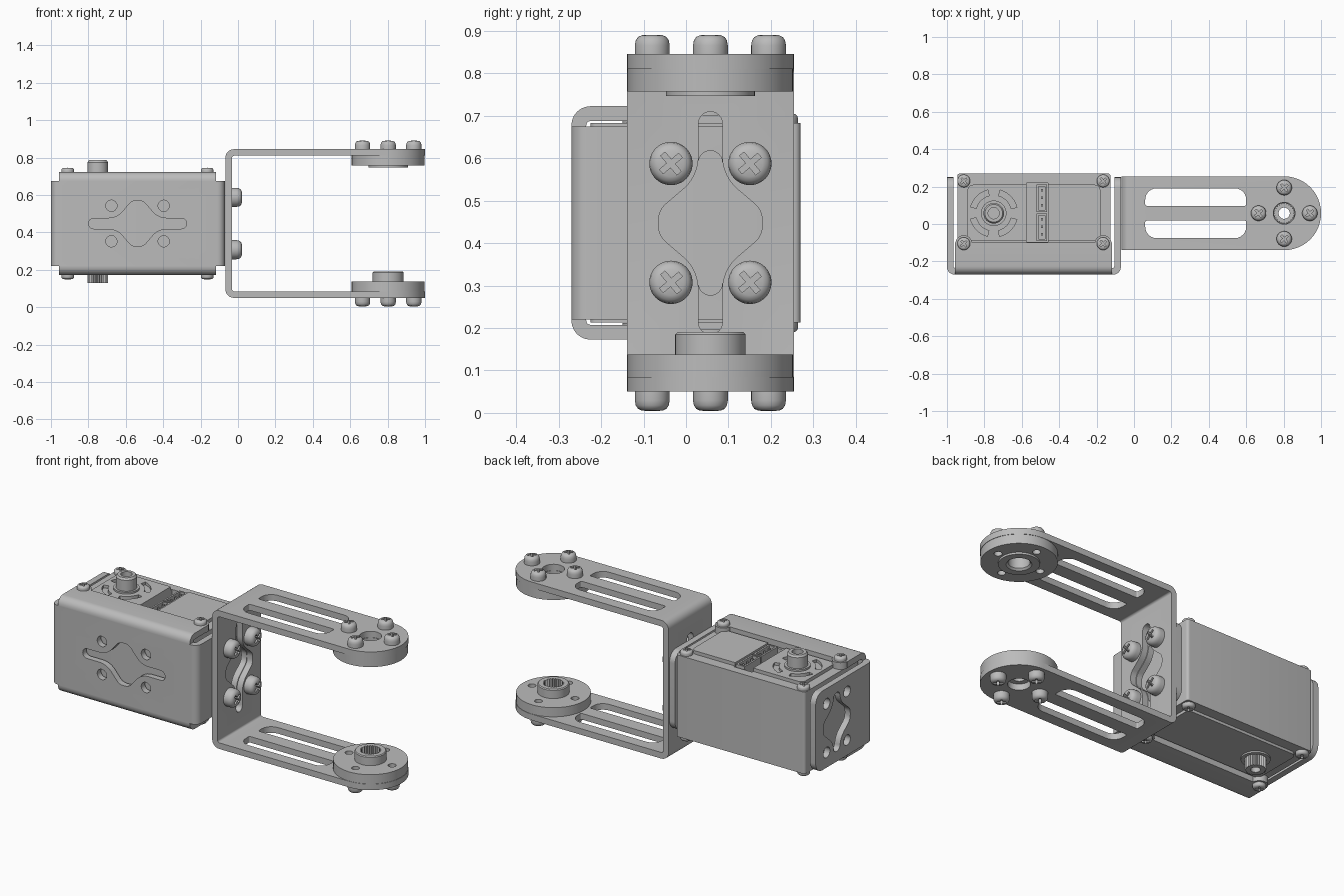
import bpy, bmesh
from math import sin, cos, tan, pi
from mathutils import Vector, Matrix

if "Cube" in bpy.data.objects:
    bpy.data.objects.remove(bpy.data.objects["Cube"])

grey = bpy.data.materials.new("plain grey")
grey.use_nodes = True
COLOR = (0.5, 0.5, 0.5, 1)
grey.diffuse_color = COLOR
grey.node_tree.nodes["Principled BSDF"].inputs["Base Color"].default_value = COLOR

MID = 0.4475                    # height of the horizontal symmetry plane
AXIS_Y = 0.0575                 # depth of the shaft line
HORN_X, SHAFT_X = 0.803, -0.75
parts = []


def finish(name, bm):
    bmesh.ops.remove_doubles(bm, verts=bm.verts, dist=1e-5)
    bmesh.ops.recalc_face_normals(bm, faces=bm.faces)
    mesh = bpy.data.meshes.new(name)
    bm.to_mesh(mesh)
    bm.free()
    mesh.materials.append(grey)
    obj = bpy.data.objects.new(name, mesh)
    bpy.context.collection.objects.link(obj)
    parts.append(obj)
    return obj


def rounded(points, radii):
    """Polygon with an arc at each corner."""
    out, n = [], len(points)
    for i, r in enumerate(radii):
        p = Vector(points[i])
        a = (Vector(points[i - 1]) - p).normalized()
        b = (Vector(points[(i + 1) % n]) - p).normalized()
        if r == 0:
            out.append(p)
            continue
        half = a.angle(b) / 2
        t = r / tan(half)
        center = p + (a + b).normalized() * (r / sin(half))
        start, end = p + a * t - center, p + b * t - center
        sweep = start.angle_signed(end)
        for k in range(7):
            out.append(center + Matrix.Rotation(-sweep * k / 6, 2) @ start)
    return out


def prism(name, outline, axis, lo, hi, round_ends=None):
    """Extrude an outline; round_ends = (axis, limit, along, radius)."""
    place = {"x": lambda u, v, w: (w, u, v), "y": lambda u, v, w: (u, w, v),
             "z": lambda u, v, w: (u, v, w)}[axis]
    bm = bmesh.new()
    face = bm.faces.new([bm.verts.new(place(p[0], p[1], lo)) for p in outline])
    ext = bmesh.ops.extrude_face_region(bm, geom=[face])
    verts = [g for g in ext["geom"] if isinstance(g, bmesh.types.BMVert)]
    bmesh.ops.translate(bm, verts=verts, vec=place(0, 0, hi - lo))
    bmesh.ops.recalc_face_normals(bm, faces=bm.faces)
    if round_ends:
        c, limit, along, r = round_ends
        edges = [e for e in bm.edges if all(v.co[c] > limit for v in e.verts)
                 and abs((e.verts[0].co - e.verts[1].co).normalized()[along]) > 0.99]
        bmesh.ops.bevel(bm, geom=edges, offset=r, segments=12, profile=0.5, affect="EDGES")
    return finish(name, bm)


def circle(x, y, r, n=32):
    return [(x + r * cos(2 * pi * i / n), y + r * sin(2 * pi * i / n)) for i in range(n)]


def gear(x, y, inner, outer, teeth=24):
    return [(x + r * cos(pi * i / teeth), y + r * sin(pi * i / teeth))
            for i in range(2 * teeth) for r in [outer if i % 2 else inner]]


def rect(x0, x1, y0, y1, r=0):
    return rounded([(x0, y0), (x1, y0), (x1, y1), (x0, y1)], [r] * 4)


def lathe(name, profile, x=0, y=0):
    bm = bmesh.new()
    vs = [bm.verts.new((r, 0, z)) for r, z in profile]
    es = [bm.edges.new((vs[i - 1], vs[i])) for i in range(len(vs))]
    bmesh.ops.spin(bm, geom=vs + es, cent=(0, 0, 0), axis=(0, 0, 1),
                   angle=2 * pi, steps=48, use_duplicate=False)
    bmesh.ops.remove_doubles(bm, verts=bm.verts, dist=1e-5)
    bmesh.ops.translate(bm, verts=bm.verts, vec=(x, y, 0))
    return finish(name, bm)


def cut(targets, cutters):
    """Subtract the cutters, then discard them."""
    for obj in targets:
        for c in cutters:
            m = obj.modifiers.new("cut", "BOOLEAN")
            m.operation, m.solver, m.object = "DIFFERENCE", "EXACT", c
        bpy.context.view_layer.update()
        done = bpy.data.meshes.new_from_object(
            obj.evaluated_get(bpy.context.evaluated_depsgraph_get()))
        obj.modifiers.clear()
        obj.data = done
    for c in cutters:
        parts.remove(c)
        bpy.data.objects.remove(c)


def cross(cx, cy, length, upright=False):
    """Soft cross-shaped opening, long in one direction."""
    q = [(length, 0.028, 0.0275), (0.11, 0.028, 0.1), (0.03, 0.122, 0.05)]
    left = [(-x, y, r) for x, y, r in reversed(q)]
    top = q + left
    pts = top + [(-x, -y, r) for x, y, r in top]
    flip = (lambda x, y: (cx + y, cy + x)) if upright else (lambda x, y: (cx + x, cy + y))
    return rounded([flip(x, y) for x, y, r in pts], [r for x, y, r in pts])


SIGNS = [(i, j) for i in (-1, 1) for j in (-1, 1)]

# Servo bracket: folded sheet with side flanges and openings
b = prism("servo_bracket", rounded(
    [(-1, 0.25), (-1, -0.27), (-0.07, -0.27), (-0.07, 0.25),
     (-0.105, 0.25), (-0.105, -0.235), (-0.965, -0.235), (-0.965, 0.25)],
    [0, 0.04, 0.04, 0, 0, 0.01, 0.01, 0]), "z", 0.22, 0.675, (1, 0.24, 0, 0.06))
cutters = [prism("cutter", cross(-0.537, MID, 0.262), "y", -0.4, -0.2),
           prism("cutter", cross(AXIS_Y, MID, 0.17, True), "x", -1.1, 0)]
for i, j in SIGNS:
    cutters.append(prism("cutter", circle(-0.537 + 0.14 * i, MID + 0.095 * j, 0.03), "y", -0.4, -0.2))
    cutters.append(prism("cutter", circle(AXIS_Y + 0.093 * i, MID + 0.14 * j, 0.03), "x", -1.1, 0))
cut([b], cutters)

# Top and bottom lips of the servo bracket, with screw tabs
for s, side in ((1, "upper"), (-1, "lower")):
    prism(side + "_lip", rounded(
        [(-0.27, MID + 0.2275 * s), (-0.27, MID + 0.275 * s), (-0.1, MID + 0.275 * s),
         (-0.1, MID + 0.24 * s), (-0.235, MID + 0.24 * s), (-0.235, MID + 0.2275 * s)],
        [0, 0.045, 0, 0, 0.01, 0]), "x", -0.957, -0.118)
    for x in (-0.91, -0.165):
        prism(side + "_lip_tab", circle(x, -0.105, 0.045), "z",
              *sorted((MID + 0.236 * s, MID + 0.2748 * s)))

# Servo case with raised covers
body = prism("servo_case", rect(-0.945, -0.125, -0.225, 0.27, 0.015), "z", 0.2125, 0.6825)
bottom = prism("bottom_cover", rect(-0.89, -0.18, -0.09, 0.21, 0.03), "z", 0.197, 0.22)
cover = prism("top_cover", rect(-0.89, -0.18, -0.09, 0.21, 0.03), "z", 0.67, 0.702)
slots = []
for k in range(4):
    arc = [k * pi / 2 + 0.25 + a * 0.15 for a in range(8)]
    ring = [(0.128, a) for a in arc] + [(0.097, a) for a in reversed(arc)]
    slots.append(prism("cutter", [(SHAFT_X + r * cos(a), AXIS_Y + r * sin(a)) for r, a in ring],
                       "z", 0.686, 0.8))
cut([cover], slots)
cut([body, cover], [prism("cutter", rect(-0.575, -0.46, -0.095, 0.22), "z", 0.61, 0.8)])

# Connector sockets with pins
for n, y in enumerate((-0.09, 0.065)):
    socket = prism("connector", rect(-0.52, -0.465, y, y + 0.145), "z", 0.6, 0.695)
    cut([socket], [prism("cutter", rect(-0.51, -0.475, y + 0.01, y + 0.135), "z", 0.63, 0.8)])
    for k in range(3):
        prism("connector_pin", rect(-0.498, -0.486, y + 0.029 + 0.04 * k, y + 0.041 + 0.04 * k),
              "z", 0.62, 0.69)

# Idler boss on top and splined output shaft below
lathe("idler_boss", [(0.03, 0.69), (0.068, 0.69), (0.068, 0.712), (0.055, 0.712), (0.055, 0.775),
                     (0.047, 0.786), (0.03, 0.786), (0.03, 0.74), (0, 0.74), (0, 0.69)],
      SHAFT_X, AXIS_Y)
shaft = prism("output_shaft", gear(SHAFT_X, AXIS_Y, 0.048, 0.055), "z", 0.13, 0.21)
cut([shaft], [prism("cutter", circle(SHAFT_X, AXIS_Y, 0.025), "z", 0.1, 0.18)])
lathe("shaft_collar", [(0.056, 0.188), (0.075, 0.188), (0.075, 0.21), (0.056, 0.21)],
      SHAFT_X, AXIS_Y)

# Long fork bracket
fork = prism("fork_bracket", rounded(
    [(1, 0.845), (-0.067, 0.845), (-0.067, 0.05), (1, 0.05),
     (1, 0.085), (-0.032, 0.085), (-0.032, 0.81), (1, 0.81)],
    [0, 0.045, 0.045, 0, 0, 0.012, 0.012, 0]), "y", AXIS_Y - 0.197, AXIS_Y + 0.197,
    (0, 0.99, 2, 0.196))
cutters = [prism("cutter", cross(AXIS_Y, MID, 0.262, True), "x", -0.1, 0),
           prism("cutter", circle(HORN_X, AXIS_Y, 0.058), "z", -0.1, 1)]
for s in (-1, 1):
    near, far = AXIS_Y + 0.04 * s, AXIS_Y + 0.133 * s
    cutters.append(prism("cutter", rounded([(0.06, near), (0.6, near), (0.6, far), (0.06, far)],
                                           [0.008, 0.008, 0.06, 0.06]), "z", -0.1, 1))
cut([fork], cutters)

# Horn discs at the fork tips
upper = lathe("idler_horn", [(0.055, 0.81), (0.195, 0.81), (0.195, 0.757), (0.105, 0.757),
                             (0.105, 0.746), (0.065, 0.746), (0.055, 0.756)], HORN_X, AXIS_Y)
lower = lathe("output_horn", [(0.03, 0.085), (0.195, 0.085), (0.195, 0.138), (0.083, 0.138),
                              (0.083, 0.185), (0.078, 0.19), (0.03, 0.19)], HORN_X, AXIS_Y)
bolts = [(HORN_X + 0.137 * dx, AXIS_Y + 0.137 * dy) for dx, dy in ((1, 0), (-1, 0), (0, 1), (0, -1))]
cut([lower], [prism("cutter", gear(HORN_X, AXIS_Y, 0.048, 0.056), "z", 0.1, 0.3)])
cut([upper, lower], [prism("cutter", circle(x, y, 0.021, 20), "z", 0.0875, 0.8075) for x, y in bolts])

# Pan head screw with cross recess, copied everywhere
head = lathe("screw", [(0, 0), (1, 0), (1, 0.45), (0.95, 0.7), (0.82, 0.88), (0.6, 0.97), (0, 1)])
w, l = 0.13, 0.58
plus = [(l, w), (w, w), (w, l), (-w, l), (-w, w), (-l, w)]
plus += [(-x, -y) for x, y in plus]
turn = Matrix.Rotation(0.7, 2)
cut([head], [prism("cutter", [turn @ Vector(p) for p in plus], "z", 0.45, 2)])


def screw(name, pos, direction, r, h):
    obj = bpy.data.objects.new(name, head.data.copy())
    bpy.context.collection.objects.link(obj)
    obj.data.transform(Matrix.Translation(pos)
                       @ Vector(direction).to_track_quat("Z", "Y").to_matrix().to_4x4()
                       @ Matrix.Diagonal((r, r, h, 1)))
    parts.append(obj)


for s in (-1, 1):
    for x, y in bolts:
        screw("horn_screw", (x, y, MID + 0.3975 * s), (0, 0, s), 0.041, 0.046)
    for x in (-0.91, -0.165):
        screw("lip_screw", (x, -0.105, MID + 0.2745 * s), (0, 0, s), 0.034, 0.024)
        screw("case_screw", (x, 0.23, MID + 0.235 * s), (0, 0, s), 0.034, 0.024)
for i, j in SIGNS:
    screw("joint_screw", (-0.033, AXIS_Y + 0.093 * i, MID + 0.14 * j), (1, 0, 0), 0.051, 0.055)
parts.remove(head)
bpy.data.objects.remove(head)

# Smooth curved surfaces, keep folds crisp
bpy.ops.object.select_all(action="DESELECT")
for obj in parts:
    obj.select_set(True)
bpy.context.view_layer.objects.active = parts[0]
bpy.ops.object.shade_smooth_by_angle(angle=0.6)
